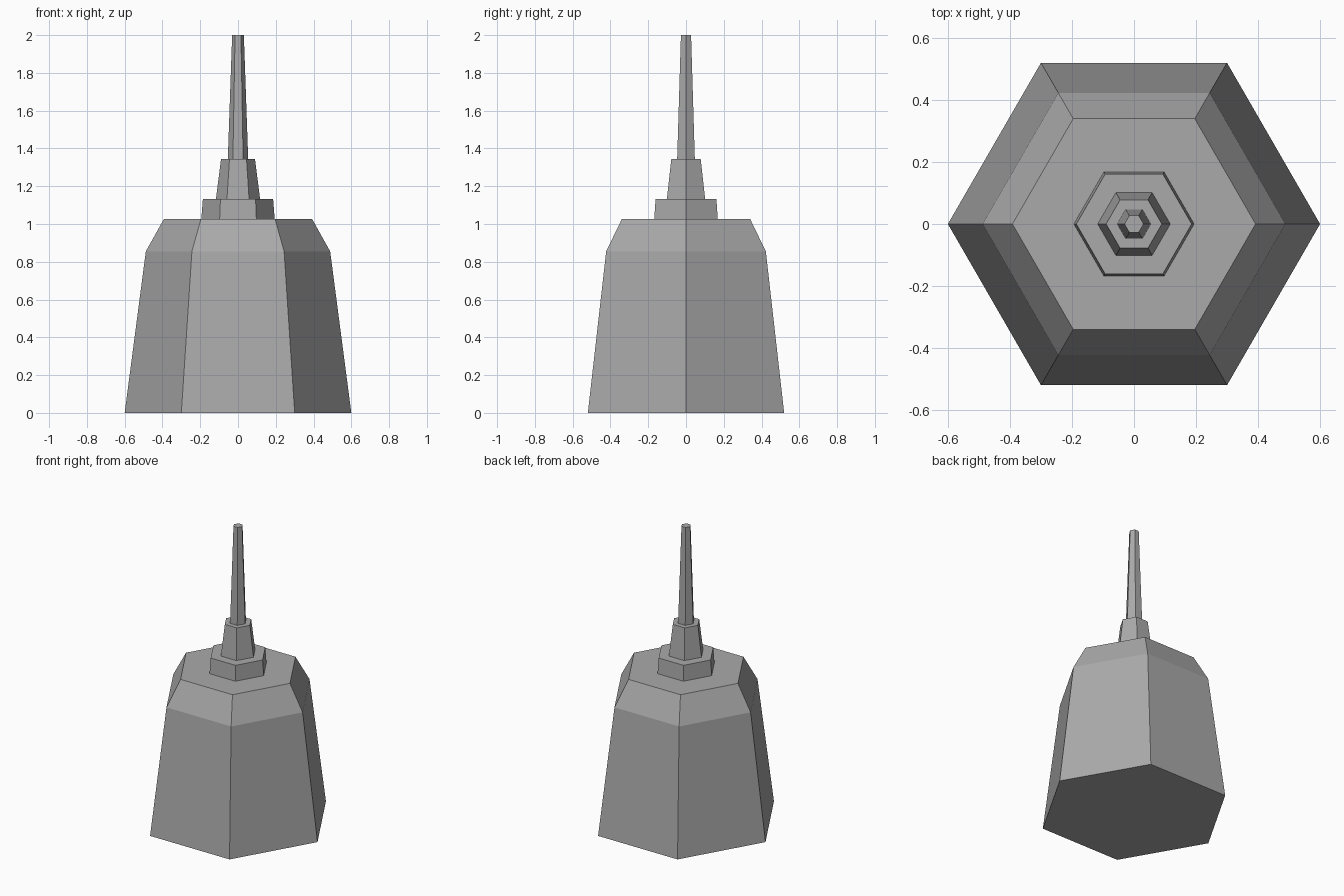
import bpy
import bmesh
from math import cos, sin, tau

SIDES = 6

cube = bpy.data.objects.get("Cube")
if cube:
    bpy.data.objects.remove(cube, do_unlink=True)

grey = bpy.data.materials.new("mid_grey")
grey.use_nodes = True
colour = (0.4, 0.4, 0.4, 1)
grey.diffuse_color = colour
grey.node_tree.nodes["Principled BSDF"].inputs["Base Color"].default_value = colour


def hex_part(name, profile, closed_base=False):
    """Flat-sided tapered part from (radius, height) rings, corners on the x axis."""
    bm = bmesh.new()
    rings = []
    for radius, z in profile:
        angles = [tau * i / SIDES for i in range(SIDES)]
        rings.append([bm.verts.new((radius * cos(a), radius * sin(a), z)) for a in angles])
    for low, high in zip(rings, rings[1:]):
        for i in range(SIDES):
            j = (i + 1) % SIDES
            bm.faces.new((low[i], low[j], high[j], high[i]))
    bm.faces.new(rings[-1])
    if closed_base:
        bm.faces.new(rings[0][::-1])
    mesh = bpy.data.meshes.new(name)
    bm.to_mesh(mesh)
    bm.free()
    mesh.materials.append(grey)
    obj = bpy.data.objects.new(name, mesh)
    bpy.context.collection.objects.link(obj)
    return obj


# Tapered tower with a chamfered shoulder
hex_part("tower_body", [(0.6, 0), (0.488, 0.855), (0.392, 1.027)], closed_base=True)

# Stepped tiers standing on the roof
hex_part("roof_collar", [(0.194, 1.027), (0.186, 1.132)])
hex_part("mast_base", [(0.117, 1.132), (0.09, 1.343)])
hex_part("mast", [(0.054, 1.343), (0.031, 2.0)])
